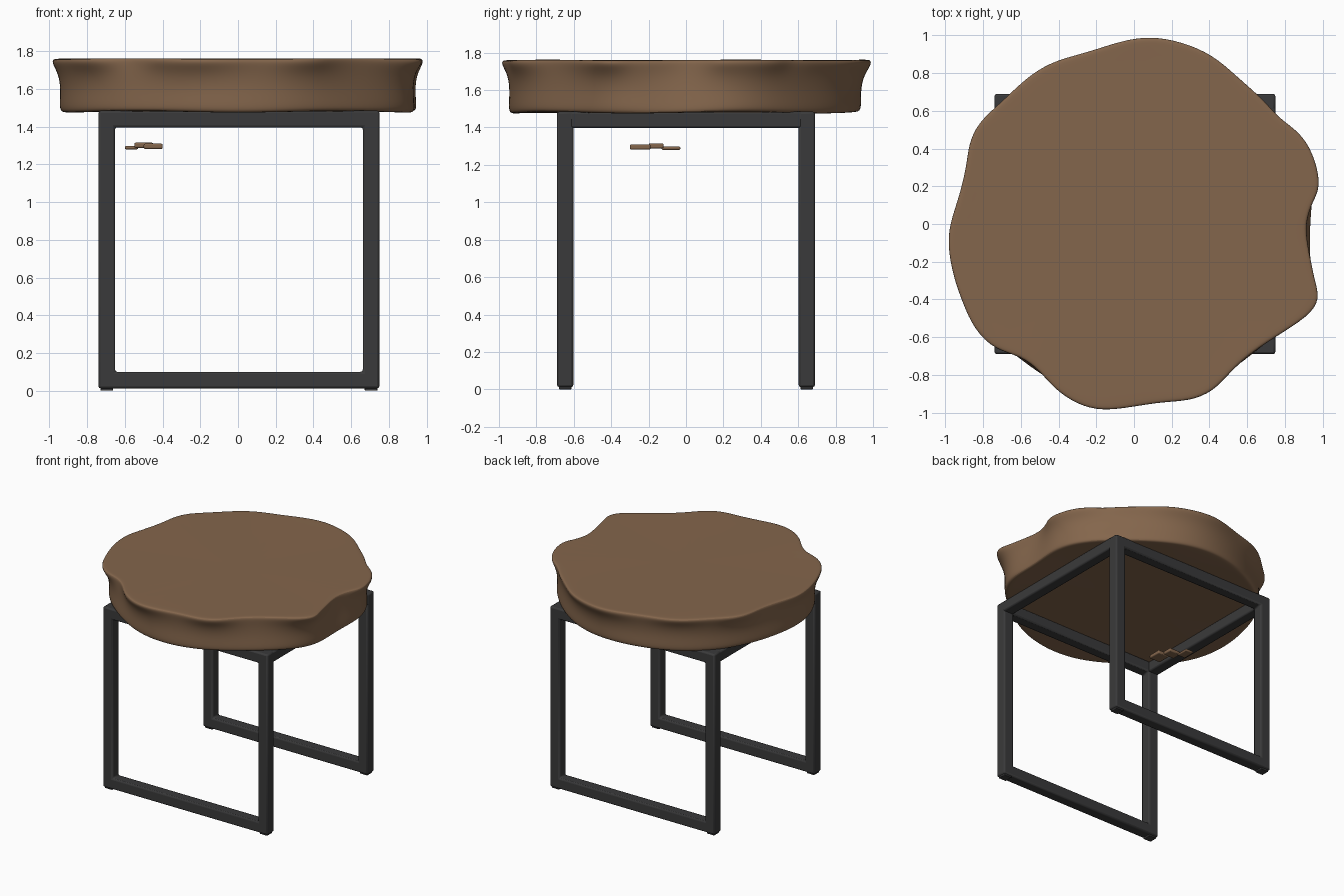
import bpy, bmesh, math
from mathutils import Vector

if "Cube" in bpy.data.objects:
    bpy.data.objects.remove(bpy.data.objects["Cube"], do_unlink=True)


def material(name, color):
    mat = bpy.data.materials.new(name)
    mat.use_nodes = True
    mat.diffuse_color = color
    mat.node_tree.nodes["Principled BSDF"].inputs["Base Color"].default_value = color
    return mat


wood = material("warm brown wood", (0.23, 0.132, 0.072, 1))
metal = material("dark grey metal", (0.042, 0.042, 0.043, 1))


def make_object(name, bm, mat):
    bmesh.ops.recalc_face_normals(bm, faces=bm.faces)
    mesh = bpy.data.meshes.new(name)
    bm.to_mesh(mesh)
    bm.free()
    mesh.materials.append(mat)
    obj = bpy.data.objects.new(name, mesh)
    bpy.context.collection.objects.link(obj)
    return obj


def smooth(obj, angle=40):
    bpy.ops.object.select_all(action="DESELECT")
    obj.select_set(True)
    bpy.context.view_layer.objects.active = obj
    bpy.ops.object.shade_smooth_by_angle(angle=math.radians(angle))


def bevel(obj, width, segments=2):
    mod = obj.modifiers.new("rounded edges", "BEVEL")
    mod.width = width
    mod.segments = segments
    mod.limit_method = "ANGLE"


def loft(rings):
    """Bridge equal closed rings of points and cap both ends."""
    bm = bmesh.new()
    loops = [[bm.verts.new(p) for p in ring] for ring in rings]
    count = len(rings[0])
    for low, high in zip(loops, loops[1:]):
        for i in range(count):
            j = (i + 1) % count
            bm.faces.new((low[i], low[j], high[j], high[i]))
    bm.faces.new(loops[0][::-1])
    bm.faces.new(loops[-1])
    return bm


def box(name, low, high, mat, width):
    low, high = Vector(low), Vector(high)
    bm = bmesh.new()
    bmesh.ops.create_cube(bm, size=1)
    bmesh.ops.scale(bm, vec=high - low, verts=bm.verts)
    bmesh.ops.translate(bm, vec=(low + high) / 2, verts=bm.verts)
    obj = make_object(name, bm, mat)
    bevel(obj, width)
    smooth(obj)
    return obj


# Live-edge slab outline, counter-clockwise
outline = [Vector(p) for p in (
    (.985, .25), (.95, .38), (.88, .49), (.77, .56), (.69, .66), (.55, .78),
    (.42, .9), (.25, .97), (.08, 1), (-.08, .97), (-.25, .91), (-.42, .87),
    (-.56, .79), (-.7, .65), (-.83, .54), (-.88, .42), (-.89, .3), (-.93, .14),
    (-.98, 0), (-.99, -.12), (-.96, -.28), (-.91, -.42), (-.85, -.56),
    (-.74, -.67), (-.6, -.7), (-.5, -.78), (-.42, -.88), (-.3, -.96),
    (-.17, -.995), (0, -.97), (.15, -.945), (.3, -.94), (.42, -.89), (.5, -.8),
    (.6, -.7), (.75, -.6), (.93, -.49), (.99, -.4), (.96, -.3), (.94, -.2),
    (.92, -.1), (.91, 0), (.94, .1), (.98, .17))]


def relaxed(points, passes):
    for _ in range(passes):
        points = [(points[i - 1] + p * 2 + points[(i + 1) % len(points)]) / 4
                  for i, p in enumerate(points)]
    return points


def slab_ring(passes, scale, z, wave=0):
    return [(p.x * scale, p.y * scale, z + wave * math.sin(5 * math.atan2(p.y, p.x)))
            for p in relaxed(outline, passes)]


# Wooden top: softer outline below, slight waist, rounded rims
slab = make_object("wooden_top", loft([
    slab_ring(6, .9, 1.48),
    slab_ring(6, .975, 1.478, .005),
    slab_ring(6, .996, 1.484, .005),
    slab_ring(5, .998, 1.51, .003),
    slab_ring(4, .985, 1.6),
    slab_ring(2, .985, 1.68),
    slab_ring(0, 1, 1.735),
    slab_ring(0, .998, 1.757, .002),
    slab_ring(0, .98, 1.762, .002),
    slab_ring(0, .9, 1.76)]), wood)
sub = slab.modifiers.new("soft surface", "SUBSURF")
sub.levels = sub.render_levels = 2
smooth(slab, 60)

# Closed rectangular tube frames at front and back
LEFT, RIGHT, DEPTH, TUBE = -.74, .75, .69, .088
BASE, TOP = .012, 1.485


def frame(name, y0, y1):
    bm = bmesh.new()
    loops = []
    for y in (y0, y1):
        for inset in (0, TUBE):
            x0, x1 = LEFT + inset, RIGHT - inset
            z0, z1 = BASE + inset, TOP - inset
            loops.append([bm.verts.new(p) for p in
                          ((x0, y, z0), (x1, y, z0), (x1, y, z1), (x0, y, z1))])
    outer_a, inner_a, outer_b, inner_b = loops
    for a, b in ((outer_a, inner_a), (inner_a, inner_b),
                 (inner_b, outer_b), (outer_b, outer_a)):
        for i in range(4):
            j = (i + 1) % 4
            bm.faces.new((a[i], a[j], b[j], b[i]))
    obj = make_object(name, bm, metal)
    bevel(obj, .012)
    smooth(obj)


frame("front_frame", -DEPTH, -DEPTH + TUBE)
frame("back_frame", DEPTH - TUBE, DEPTH)

# Side rails under the top, and feet under each leg
for side, x in (("right", LEFT), ("left", RIGHT - TUBE)):
    box(side + "_rail", (x, -DEPTH + TUBE - .02, TOP - TUBE),
        (x + TUBE, DEPTH - TUBE + .02, TOP), metal, .012)
    for end, y in (("front", -DEPTH), ("back", DEPTH - TUBE)):
        box(f"{end}_{side}_foot", (x + .01, y + .01, 0),
            (x + TUBE - .01, y + TUBE - .01, .03), metal, .004)

# Loose wood chip floating below the top
for i, (low, high) in enumerate((
        ((-.6, -.13, 1.28), (-.53, -.03, 1.298)),
        ((-.55, -.2, 1.288), (-.45, -.12, 1.315)),
        ((-.5, -.3, 1.282), (-.4, -.19, 1.31)))):
    box(f"wood_chip_{i + 1}", low, high, wood, .007)
